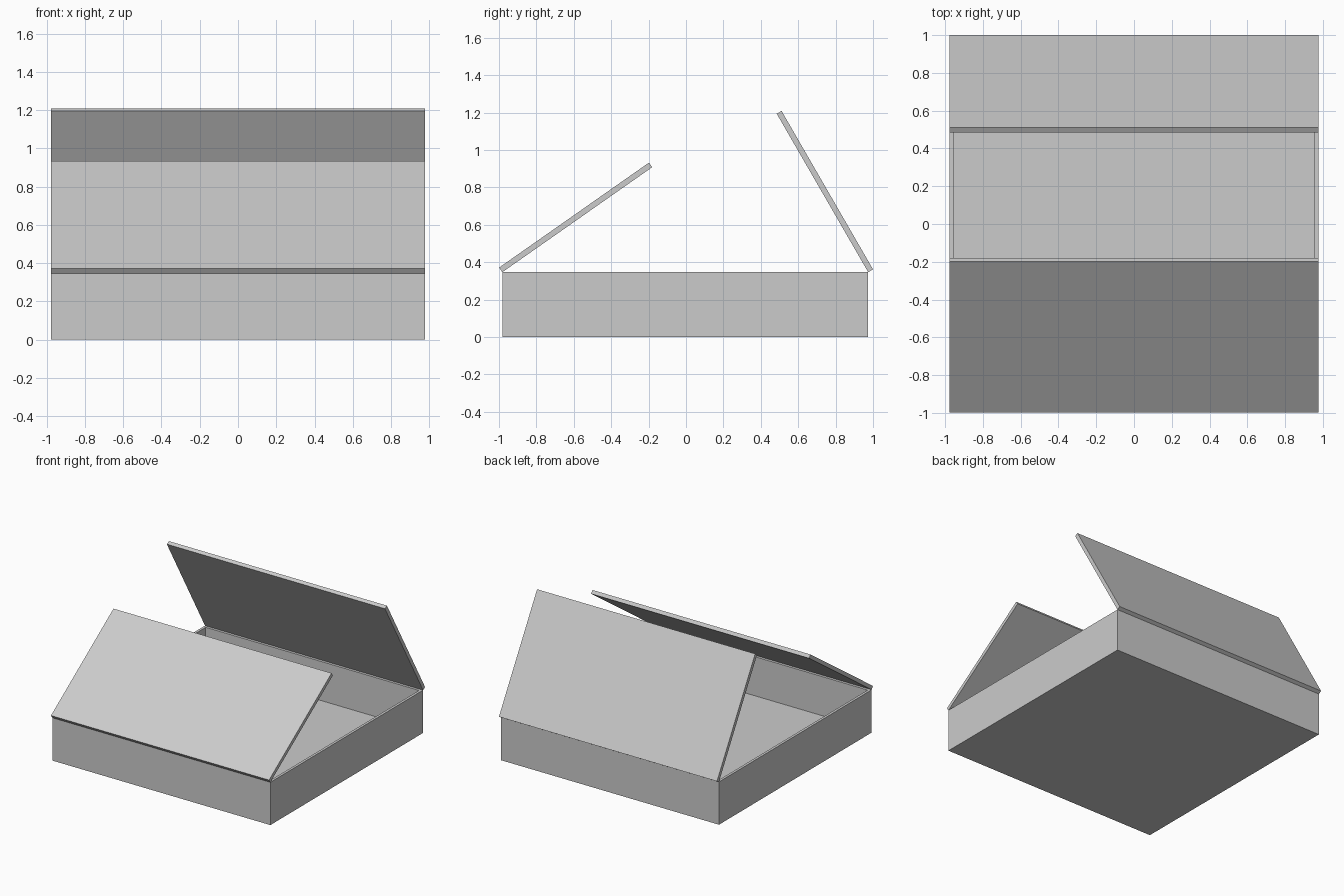
import bpy
import bmesh
from math import radians
from mathutils import Matrix, Vector

cube = bpy.data.objects.get("Cube")
if cube:
    bpy.data.objects.remove(cube, do_unlink=True)

WIDTH, HEIGHT, THICK = 1.956, 0.347, 0.03
FRONT_Y, BACK_Y = -0.982, 0.974

grey = bpy.data.materials.new("light grey")
grey.use_nodes = True
colour = (0.6, 0.6, 0.6, 1)
grey.diffuse_color = colour
grey.node_tree.nodes["Principled BSDF"].inputs["Base Color"].default_value = colour


def add_block(bm, low, high):
    """Box between two opposite corners; returns its faces."""
    low, high = Vector(low), Vector(high)
    matrix = Matrix.Translation((low + high) / 2) @ Matrix.Diagonal((*(high - low), 1))
    verts = bmesh.ops.create_cube(bm, size=1, matrix=matrix)["verts"]
    return list({f for v in verts for f in v.link_faces})


def finish(name, bm):
    mesh = bpy.data.meshes.new(name)
    bm.to_mesh(mesh)
    bm.free()
    mesh.materials.append(grey)
    obj = bpy.data.objects.new(name, mesh)
    bpy.context.collection.objects.link(obj)
    return obj


# Open tray: inset the top face and push it down to the floor
bm = bmesh.new()
faces = add_block(bm, (-WIDTH / 2, FRONT_Y, 0), (WIDTH / 2, BACK_Y, HEIGHT))
top = max(faces, key=lambda f: f.calc_center_median().z)
bmesh.ops.inset_region(bm, faces=[top], thickness=THICK)
well = bmesh.ops.extrude_discrete_faces(bm, faces=[top])["faces"][0]
bmesh.ops.translate(bm, verts=well.verts, vec=(0, 0, THICK - HEIGHT))
bmesh.ops.recalc_face_normals(bm, faces=bm.faces)
finish("box_tray", bm)


# Half lids hinged on the upper front and back edges
def add_lid(name, hinge_y, inward, angle):
    bm = bmesh.new()
    end = inward * WIDTH / 2
    add_block(bm, (-WIDTH / 2, min(0, end), 0), (WIDTH / 2, max(0, end), THICK))
    lid = finish(name, bm)
    lid.location = (0, hinge_y, HEIGHT)
    lid.rotation_euler.x = inward * radians(angle)


add_lid("front_lid", FRONT_Y, 1, 35)
add_lid("back_lid", BACK_Y, -1, 60)
